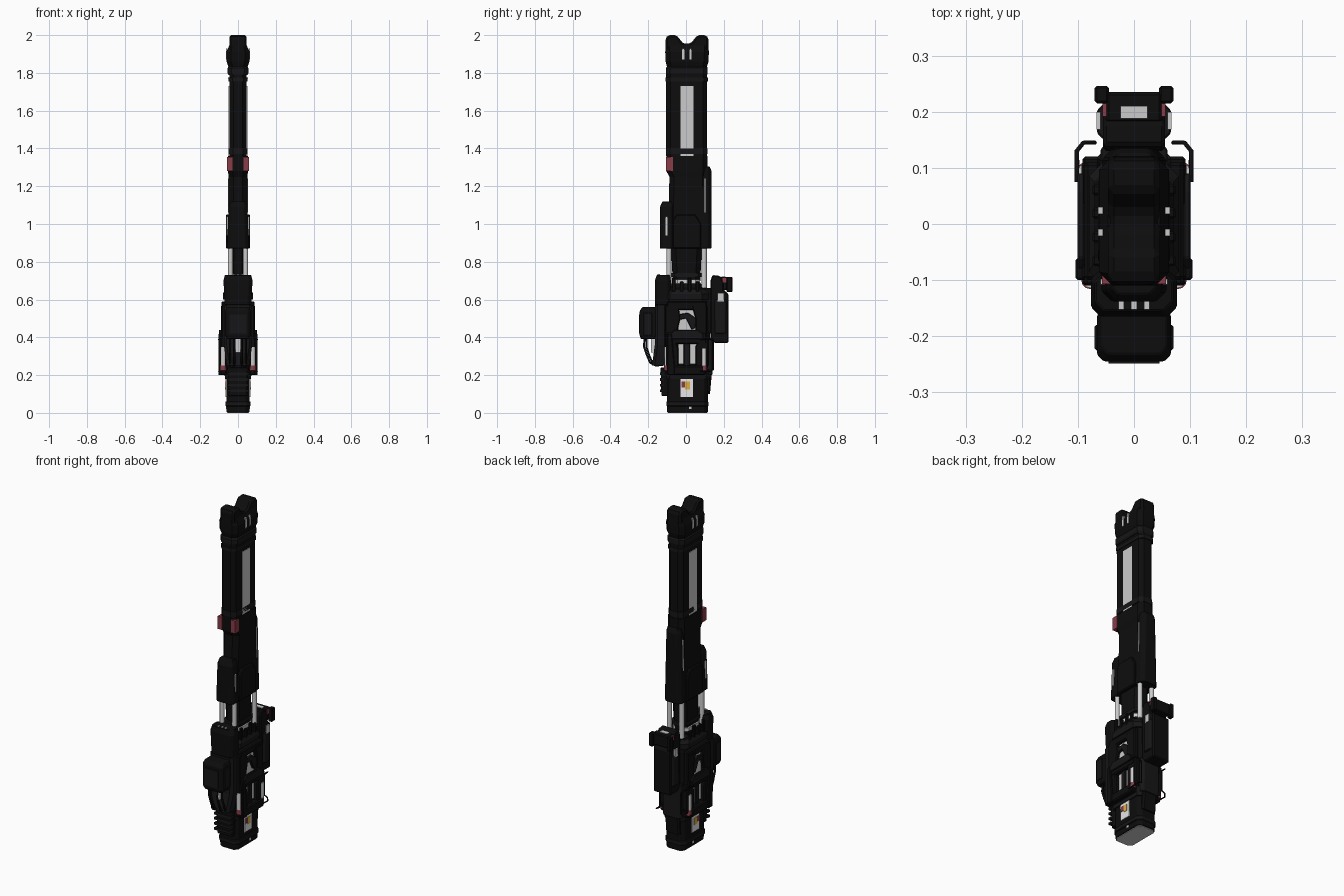
import bpy, bmesh, math
from mathutils import Vector


def material(name, r, g, b):
    m = bpy.data.materials.new(name)
    m.diffuse_color = (r, g, b, 1)
    return m


BLACK = material("black metal", 0.004, 0.004, 0.004)
DARK = material("dark metal", 0.008, 0.008, 0.009)
LIGHT = material("light grey", 0.60, 0.60, 0.60)
WHITE = material("white label", 0.8, 0.8, 0.8)
RED = material("dull red", 0.25, 0.045, 0.065)
YELLOW = material("yellow", 0.7, 0.42, 0.05)


def finish(name, bm, mat, bevel=0.0):
    bmesh.ops.recalc_face_normals(bm, faces=bm.faces[:])
    me = bpy.data.meshes.new(name)
    bm.to_mesh(me)
    bm.free()
    me.materials.append(mat)
    ob = bpy.data.objects.new(name, me)
    bpy.context.collection.objects.link(ob)
    if bevel:
        mod = ob.modifiers.new("bevel", "BEVEL")
        mod.width, mod.segments, mod.limit_method = bevel, 1, 'ANGLE'
    return ob


def loft(name, rings, mat, bevel=0.0):
    bm = bmesh.new()
    rs = [[bm.verts.new(p) for p in r] for r in rings]
    n = len(rs[0])
    for a, b in zip(rs, rs[1:]):
        for i in range(n):
            j = (i + 1) % n
            bm.faces.new((a[i], a[j], b[j], b[i]))
    bm.faces.new(rs[0][::-1])
    bm.faces.new(rs[-1])
    return finish(name, bm, mat, bevel)


# chamfered block lofted through sections (z, half width, y0, y1, chamfer)
def column(name, sections, mat=BLACK, bevel=0.0):
    rings = []
    for z, w, a, b, c in sections:
        half = [(w - c, a), (w, a + c), (w, b - c), (w - c, b)]
        rings.append([(x, y, z) for x, y in half] + [(-x, y, z) for x, y in half[::-1]])
    return loft(name, rings, mat, bevel)


def box(name, x, y, z, mat=BLACK, bevel=0.0):
    pts = [(x[0], y[0]), (x[1], y[0]), (x[1], y[1]), (x[0], y[1])]
    return loft(name, [[(p, q, h) for p, q in pts] for h in z], mat, bevel)


# side profile in y,z pushed along x
def slab(name, pts, x0, x1, mat=BLACK, bevel=0.0):
    return loft(name, [[(x, y, z) for y, z in pts] for x in (x0, x1)], mat, bevel)


def pair_box(name, x, y, z, mat=BLACK, bevel=0.0):
    for s, side in ((1, "right"), (-1, "left")):
        box(f"{name}_{side}", sorted((s * x[0], s * x[1])), y, z, mat, bevel)


def pair_slab(name, pts, x0, x1, mat=BLACK, bevel=0.0):
    for s, side in ((1, "right"), (-1, "left")):
        slab(f"{name}_{side}", pts, s * x0, s * x1, mat, bevel)


def pair_rod(name, x, y, z0, z1, r, mat):
    for s, side in ((1, "right"), (-1, "left")):
        ring = [(s * x + r * math.cos(k * math.tau / 12), y + r * math.sin(k * math.tau / 12)) for k in range(12)]
        ob = loft(f"{name}_{side}", [[(p, q, z) for p, q in ring] for z in (z0, z1)], mat)
        for f in ob.data.polygons:
            f.use_smooth = len(f.vertices) == 4


def pair_tube(name, pts, r, mat=BLACK):
    for s, side in ((1, "right"), (-1, "left")):
        cu = bpy.data.curves.new(name, 'CURVE')
        cu.dimensions, cu.bevel_depth, cu.bevel_resolution = '3D', r, 1
        sp = cu.splines.new('POLY')
        sp.points.add(len(pts) - 1)
        for p, (x, y, z) in zip(sp.points, pts):
            p.co = (s * x, y, z, 1)
        bpy.context.collection.objects.link(bpy.data.objects.new(f"{name}_{side}", cu))
        cu.materials.append(mat)


# base block, sole plate and labels
column("base", [(0.003, .06, -.10, .117, .02), (.2, .062, -.10, .117, .02)], BLACK, .003)
column("sole_plate", [(0, .056, -.095, .112, .018), (.004, .056, -.095, .112, .018)], LIGHT)
column("base_collar", [(.035, .067, -.104, .119, .022), (.06, .067, -.104, .119, .022)], DARK, .003)
column("base_top_collar", [(.18, .068, -.106, .125, .02), (.23, .075, -.11, .13, .02)], DARK)
column("base_front_block", [(.09, .05, -.13, -.09, .01), (.24, .055, -.135, -.09, .01)], BLACK, .003)
column("base_rear_block", [(.1, .045, .1, .127, .008), (.22, .045, .1, .138, .008)])
pair_box("side_label", (.06, .066), (-.03, .038), (.085, .215), WHITE)
pair_box("label_yellow", (.063, .068), (-.005, .02), (.125, .165), YELLOW)
pair_box("label_red", (.063, .0685), (-.025, -.005), (.135, .165), RED)
pair_box("base_tag", (.059, .064), (.015, .03), (.02, .034), LIGHT)
box("base_front_tag", (-.025, .025), (-.108, -.099), (.09, .1), LIGHT)
for z in (.11, .14, .17, .2):
    box("front_rib", (-.058, .058), (-.138, -.12), (z, z + .014), DARK)

# receiver core with light inner shell
column("receiver_core", [(.2, .058, -.11, .12, .03), (.35, .066, -.125, .13, .035), (.6, .066, -.125, .12, .035),
                         (.68, .05, -.10, .10, .03)], BLACK)
pair_box("inner_shell", (.06, .07), (-.04, .055), (.26, .56), LIGHT)
pair_slab("lower_side_plate", [(-.1, .2), (-.04, .2), (-.04, .34), (-.06, .4), (-.11, .4), (-.11, .24)], .06, .092, BLACK, .005)
pair_slab("rear_side_plate", [(.05, .2), (.1, .2), (.12, .26), (.12, .4), (.07, .4), (.05, .35)], .06, .092, BLACK, .005)
pair_slab("upper_front_plate", [(-.11, .38), (-.03, .38), (-.045, .44), (-.03, .5), (-.04, .57), (-.11, .57)], .06, .088, BLACK, .005)
pair_slab("upper_rear_plate", [(.05, .37), (.11, .37), (.11, .57), (.03, .57), (.05, .5)], .06, .09, BLACK, .005)
pair_slab("cross_strut", [(-.05, .49), (.0, .5), (.03, .44), (.05, .45), (.055, .5), (.01, .53), (-.05, .52)], .065, .084, DARK, .003)
pair_box("upper_band", (.06, .088), (-.1, .11), (.545, .59), BLACK, .006)
pair_box("middle_band", (.06, .094), (-.1, .11), (.365, .425), BLACK, .006)
pair_box("lower_band", (.055, .1), (-.1, .1), (.2, .25), BLACK, .006)
pair_box("center_bar", (.06, .08), (-.012, .022), (.24, .38), DARK, .004)
pair_slab("outer_flare", [(-.1, .2), (-.06, .2), (-.06, .25), (-.075, .42), (-.1, .42), (-.1, .25)], .085, .104, BLACK, .004)
pair_slab("outer_rail", [(-.08, .39), (.09, .39), (.09, .42), (.06, .44), (-.06, .44), (-.08, .42)], .088, .101, DARK, .003)
pair_rod("front_piston", .078, -.1, .25, .35, .014, LIGHT)
pair_rod("front_piston_cap", .078, -.1, .225, .25, .016, RED)
pair_rod("rear_piston", .086, .095, .25, .34, .013, LIGHT)
pair_rod("rear_piston_cap", .086, .095, .22, .25, .015, RED)
pair_tube("side_guard", [(.1, .075, .22), (.102, .13, .22), (.09, .145, .23), (.07, .145, .24), (.07, .145, .36),
                         (.09, .145, .38), (.102, .13, .39), (.102, .075, .39)], .004)
column("rear_spine", [(.2, .06, .1, .14, .012), (.4, .06, .1, .145, .012)], DARK, .003)

# front pack, box and hoses
column("front_pack", [(.57, .07, -.165, -.08, .018), (.7, .077, -.165, -.08, .018), (.73, .07, -.155, -.085, .018)], BLACK, .003)
column("front_mount", [(.25, .06, -.18, -.1, .015), (.36, .075, -.165, -.1, .015), (.57, .075, -.165, -.1, .015)], DARK)
column("front_box", [(.39, .058, -.238, -.15, .012), (.41, .066, -.245, -.15, .012), (.54, .066, -.245, -.15, .012),
                     (.56, .058, -.232, -.15, .012)], BLACK, .003)
pair_box("front_box_rib", (.06, .07), (-.225, -.18), (.41, .53), DARK, .003)
box("front_box_plate", (-.045, .045), (-.249, -.243), (.42, .52), DARK)
for x in (-.023, 0, .023):
    box("pack_lamp", (x - .005, x + .005), (-.152, -.138), (.725, .734), LIGHT)
for x, d in ((.02, 0), (.042, .012)):
    pair_tube("front_hose", [(x, -.22 + d, .4), (x, -.222 + d, .35), (x, -.205 + d, .3), (x, -.19 + d, .265),
                             (x, -.16, .25), (x, -.12, .255)], .006)
box("front_light_strip", (-.012, .012), (-.186, -.15), (.32, .4), LIGHT)

# rear sight housing
slab("sight_body", [(.13, .4), (.15, .37), (.225, .37), (.225, .63), (.2, .65), (.2, .69), (.18, .725), (.14, .73), (.13, .7)],
     -.055, .055, BLACK, .006)
column("sight_shell", [(.42, .064, .15, .215, .012), (.6, .066, .15, .215, .012)], DARK, .003)
box("sight_mount", (-.04, .04), (.1, .15), (.42, .66), BLACK, .004)
box("sight_hood", (-.05, .05), (.18, .235), (.65, .72), BLACK, .005)
pair_box("sight_wing", (.045, .07), (.215, .246), (.64, .72), BLACK, .004)
pair_box("sight_red_mark", (.049, .056), (.192, .215), (.69, .716), RED)
pair_box("sight_window", (.06, .067), (.168, .2), (.59, .635), LIGHT)
box("sight_lens", (-.024, .024), (.188, .21), (.716, .723), LIGHT)

# neck, light ring and piston rods
column("neck", [(.58, .062, -.1, .11, .03), (.66, .07, -.1, .1, .03), (.69, .045, -.07, .075, .025), (.9, .045, -.08, .085, .025)])
column("neck_lower_ring", [(.6, .078, -.12, .12, .035), (.63, .08, -.12, .12, .035), (.65, .07, -.1, .11, .035)], DARK)
column("neck_light_ring", [(.685, .054, -.07, .075, .025), (.705, .054, -.07, .075, .025)], LIGHT)
column("neck_upper_ring", [(.72, .05, -.085, .09, .025), (.74, .05, -.085, .09, .025)], DARK)
pair_rod("front_rod", .04, -.09, .66, .88, .013, LIGHT)
pair_rod("rear_rod", .04, .096, .66, .88, .014, LIGHT)
for i in range(4):
    pair_box("neck_spike", (.058, .074), (-.075 + .042 * i, -.055 + .042 * i), (.64, .715 - .02 * (i % 2)), BLACK, .004)

# barrel
column("barrel_lower", [(.87, .05, -.095, .11, .025), (1.25, .05, -.088, .112, .025), (1.28, .053, -.104, .115, .025),
                        (1.36, .053, -.104, .115, .025)], BLACK)
column("barrel_upper", [(1.36, .046, -.105, .112, .022), (1.82, .046, -.105, .112, .022)], BLACK)
column("barrel_seam", [(1.37, .049, -.107, .114, .022), (1.4, .049, -.107, .114, .022)], DARK)
column("front_shroud", [(.87, .058, -.138, -.06, .018), (1.09, .05, -.138, -.06, .018), (1.12, .04, -.125, -.06, .012)], BLACK, .003)
column("rear_shroud", [(.87, .056, .05, .135, .018), (1.28, .046, .05, .135, .018), (1.305, .04, .05, .125, .012)], BLACK, .003)
pair_slab("shroud_side", [(-.07, .87), (.08, .87), (.08, 1.0), (.05, 1.05), (-.05, 1.05), (-.07, 1.02)], .045, .064, BLACK, .005)
pair_box("front_shroud_strip", (.05, .06), (-.108, -.098), (.94, 1.04), LIGHT)
pair_box("rear_shroud_strip", (.045, .054), (.098, .103), (1.06, 1.24), LIGHT)
pair_box("barrel_red_mark", (.028, .057), (-.107, -.07), (1.28, 1.355), RED)
pair_box("barrel_panel", (.04, .049), (-.03, .04), (1.36, 1.73), LIGHT)

# muzzle
column("muzzle_collar", [(1.755, .05, -.108, .117, .022), (1.775, .052, -.108, .117, .022)], DARK)
column("muzzle_ring", [(1.79, .05, -.105, .112, .022), (1.8, .056, -.107, .115, .022), (1.825, .056, -.107, .115, .022), (1.835, .048, -.1, .11, .022)], DARK)
column("muzzle_base", [(1.83, .05, -.1, .11, .022), (1.86, .06, -.108, .119, .024), (1.91, .062, -.11, .121, .024),
                       (1.945, .046, -.108, .119, .02)], BLACK)
slab("muzzle_fork", [(-.108, 1.9), (.119, 1.9), (.119, 1.985), (.106, 2.0), (.06, 2.0), (.03, 1.962), (.005, 1.95),
                     (-.02, 1.962), (-.05, 2.0), (-.095, 2.0), (-.108, 1.985)], -.046, .046, BLACK, .012)
pair_box("muzzle_slot_front", (.055, .0645), (-.021, -.009), (1.87, 1.93), LIGHT)
pair_box("muzzle_slot_rear", (.055, .0645), (.018, .03), (1.87, 1.93), LIGHT)
